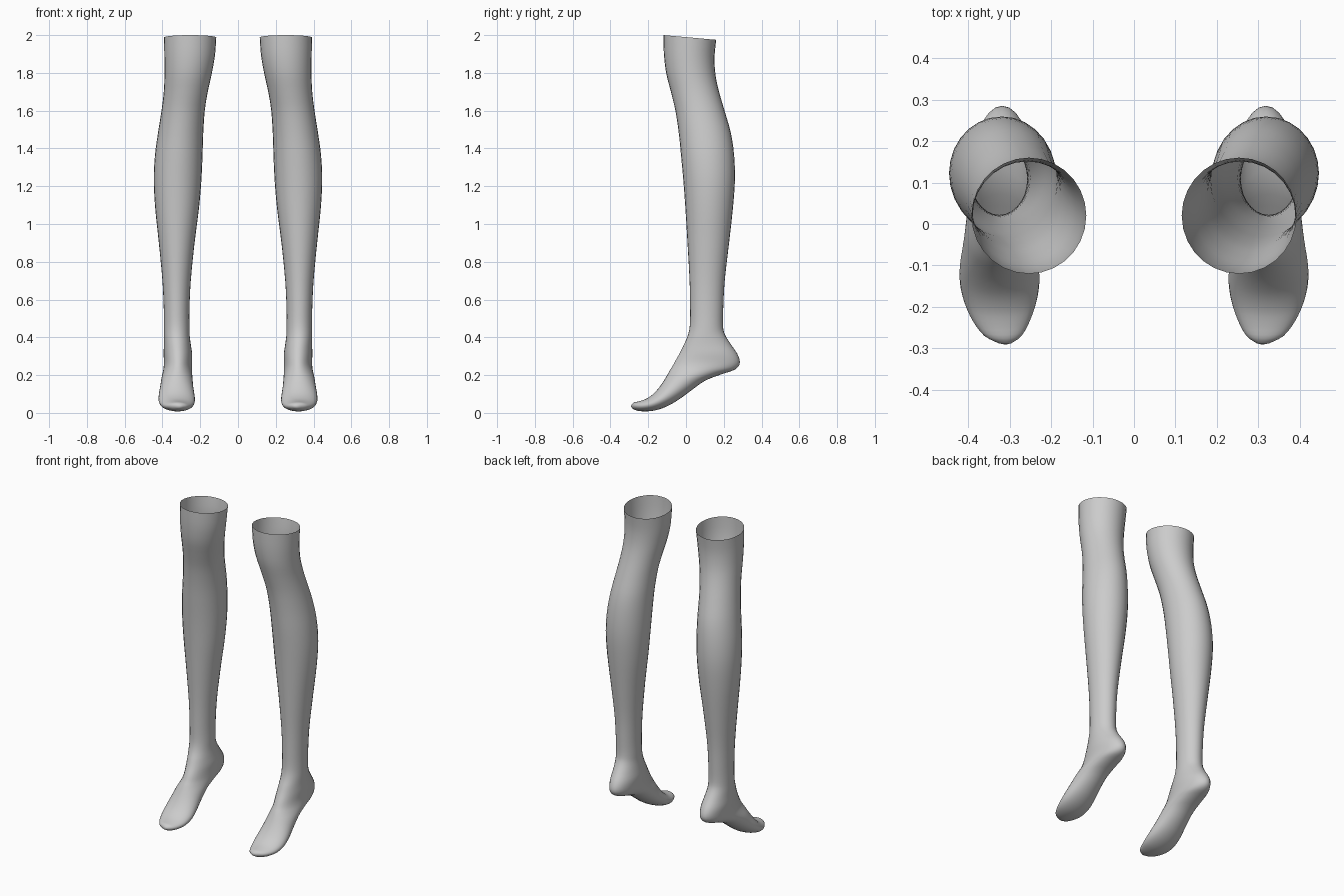
import bpy, bmesh, math
from mathutils import Vector

SIDES, STEPS = 28, 3

# Leg sections: front z, back z, front y, back y, inner x, outer x
LEG = [
    (2.00, 1.975, -.120, .160, .115, .392),
    (1.90, 1.885, -.117, .151, .122, .390),
    (1.80, 1.79, -.105, .156, .139, .389),
    (1.70, 1.70, -.080, .175, .160, .393),
    (1.60, 1.60, -.056, .204, .176, .405),
    (1.48, 1.48, -.038, .238, .184, .424),
    (1.36, 1.36, -.026, .255, .188, .440),
    (1.23, 1.23, -.014, .259, .194, .446),
    (1.08, 1.08, -.003, .248, .207, .438),
    (0.90, 0.90, .008, .228, .230, .419),
    (0.70, 0.70, .019, .205, .250, .400),
    (0.55, 0.55, .022, .197, .257, .393),
    (0.46, 0.46, .020, .196, .257, .392),
]
# Foot sections, from the ankle round the heel and out to the toes
FOOT = [
    (.405, .415, .008, .206, .256, .392),
    (.360, .365, -.012, .236, .250, .392),
    (.320, .312, -.031, .272, .243, .394),
    (.278, .265, -.055, .285, .243, .392),
    (.250, .230, -.070, .260, .243, .394),
    (.226, .205, -.085, .190, .243, .398),
    (.198, .170, -.101, .100, .241, .405),
    (.165, .113, -.121, .020, .237, .412),
    (.130, .068, -.146, -.042, .231, .419),
    (.098, .034, -.176, -.102, .228, .420),
    (.074, .014, -.212, -.160, .235, .410),
    (.062, .008, -.247, -.215, .250, .390),
    (.055, .012, -.276, -.260, .270, .362),
    (.043, .024, -.289, -.285, .295, .327),
]


def smooth_sections(rows):
    """Catmull-Rom interpolation between the measured sections."""
    out = []
    for i in range(len(rows) - 1):
        a, b, c, d = (rows[max(0, min(len(rows) - 1, i + k))] for k in (-1, 0, 1, 2))
        for s in range(STEPS):
            t = s / STEPS
            out.append([q + .5 * t * (r - p + t * (2*p - 5*q + 4*r - w + t * (3*(q - r) + w - p)))
                        for p, q, r, w in zip(a, b, c, d)])
    out.append(list(rows[-1]))
    return out


def build_leg(name, side):
    bm = bmesh.new()
    rings = []
    for zf, zb, yf, yb, x0, x1 in smooth_sections(LEG + FOOT):
        ring = []
        for k in range(SIDES):
            a = 2 * math.pi * k / SIDES
            t = (1 - math.cos(a)) / 2
            x = (x0 + x1) / 2 + (x1 - x0) / 2 * math.sin(a)
            ring.append(bm.verts.new(Vector((side * x, yf + (yb - yf) * t, zf + (zb - zf) * t))))
        rings.append(ring)
    for r, s in zip(rings, rings[1:]):
        for k in range(SIDES):
            n = (k + 1) % SIDES
            quad = (r[k], r[n], s[n], s[k])
            bm.faces.new(quad if side < 0 else quad[::-1])
    # Close the toe; the top stays open
    tip = bm.verts.new((side * .31, -.291, .033))
    last = rings[-1]
    for k in range(SIDES):
        tri = (last[k], last[(k + 1) % SIDES], tip)
        bm.faces.new(tri if side < 0 else tri[::-1])
    for f in bm.faces:
        f.smooth = True
    mesh = bpy.data.meshes.new(name)
    bm.normal_update()
    # Make sure the faces point outward
    f = bm.faces[:][0]
    if f.normal.dot(f.calc_center_median() - Vector((side * .253, .02, 1.97))) < 0:
        bmesh.ops.reverse_faces(bm, faces=bm.faces[:])
    bm.to_mesh(mesh)
    bm.free()
    obj = bpy.data.objects.new(name, mesh)
    bpy.context.collection.objects.link(obj)


build_leg("left_stocking", 1)
build_leg("right_stocking", -1)
